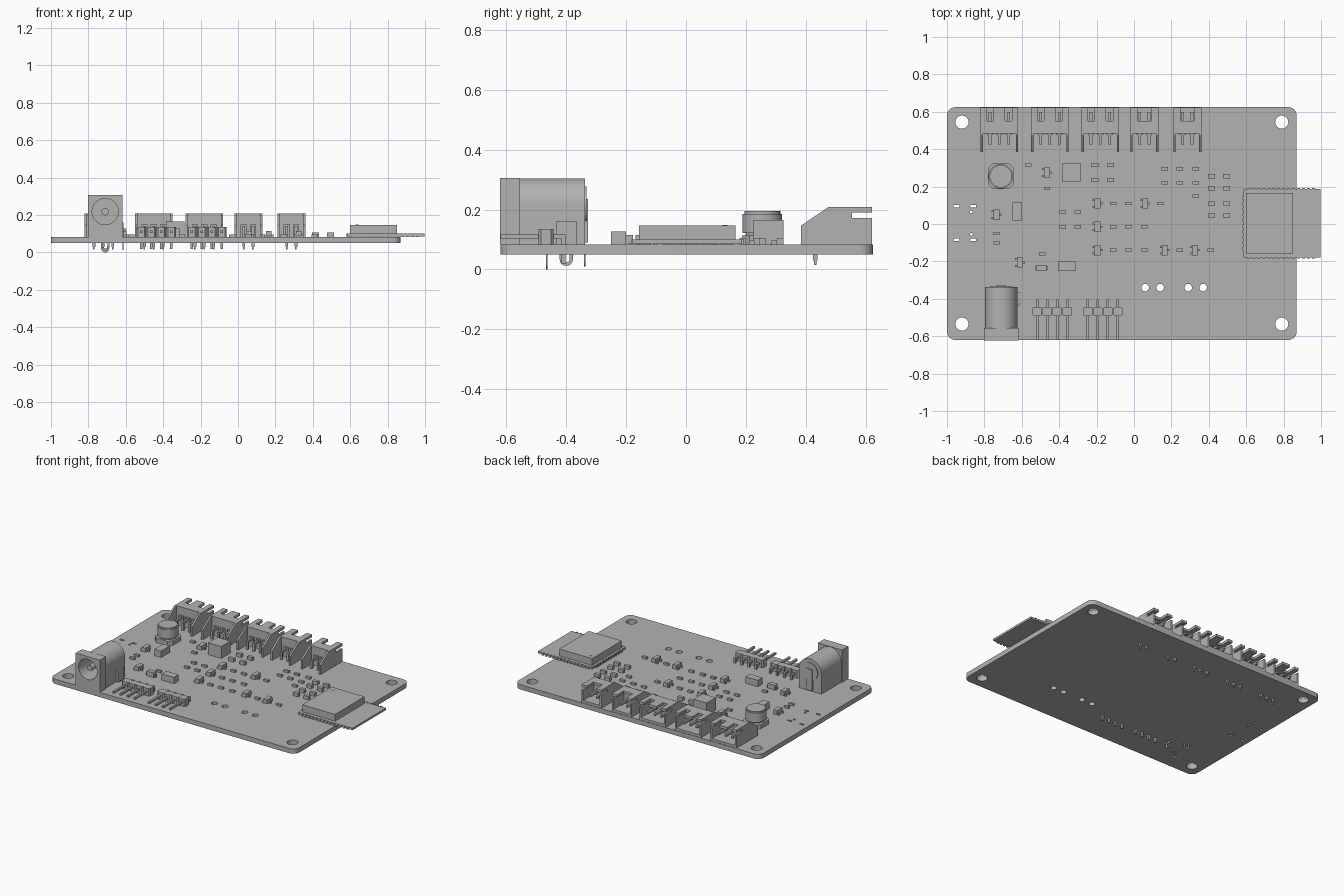
import bpy, bmesh
from math import sin, cos, pi, radians
from mathutils import Vector

if "Cube" in bpy.data.objects:
    bpy.data.objects.remove(bpy.data.objects["Cube"])

grey = bpy.data.materials.new("plain grey")
grey.use_nodes = True
COLOUR = (0.45, 0.45, 0.45, 1)
grey.diffuse_color = COLOUR
grey.node_tree.nodes["Principled BSDF"].inputs["Base Color"].default_value = COLOUR

BOTTOM, TOP = 0.05, 0.083  # board underside and surface


def arc(cx, cy, r, start=0, end=360, n=24):
    """Points along an arc, in degrees."""
    full = abs(end - start) == 360
    steps = n if full else n + 1
    angles = [radians(start + (end - start) * i / n) for i in range(steps)]
    return [(cx + r * cos(a), cy + r * sin(a)) for a in angles]


def rounded(x0, x1, y0, y1, r, n=6):
    """Rectangle outline with round corners (n=1 gives chamfers)."""
    return (arc(x1 - r, y1 - r, r, 0, 90, n) + arc(x0 + r, y1 - r, r, 90, 180, n)
            + arc(x0 + r, y0 + r, r, 180, 270, n) + arc(x1 - r, y0 + r, r, 270, 360, n))


class Part:
    """Collects simple solids into one object."""

    def __init__(self):
        self.bm = bmesh.new()

    def prism(self, outline, axis, a, b):
        place = {"x": lambda p, d: (d, p[0], p[1]),
                 "y": lambda p, d: (p[0], d, p[1]),
                 "z": lambda p, d: (p[0], p[1], d)}[axis]
        low = [self.bm.verts.new(place(p, a)) for p in outline]
        high = [self.bm.verts.new(place(p, b)) for p in outline]
        self.bm.faces.new(low)
        self.bm.faces.new(high)
        for i in range(len(low)):
            self.bm.faces.new((low[i - 1], low[i], high[i], high[i - 1]))

    def box(self, x0, x1, y0, y1, z0, z1):
        self.prism([(x0, y0), (x1, y0), (x1, y1), (x0, y1)], "z", z0, z1)

    def block(self, x, y, w, d, z0, z1):
        self.box(x - w / 2, x + w / 2, y - d / 2, y + d / 2, z0, z1)

    def finish(self, name, cutter=None):
        bmesh.ops.recalc_face_normals(self.bm, faces=self.bm.faces)
        mesh = bpy.data.meshes.new(name)
        self.bm.to_mesh(mesh)
        self.bm.free()
        mesh.materials.append(grey)
        obj = bpy.data.objects.new(name, mesh)
        bpy.context.collection.objects.link(obj)
        bpy.ops.object.select_all(action="DESELECT")
        bpy.context.view_layer.objects.active = obj
        obj.select_set(True)
        if cutter:
            cut = obj.modifiers.new("cut", "BOOLEAN")
            cut.object = cutter
            cut.solver = "EXACT"
            bpy.ops.object.modifier_apply(modifier="cut")
            bpy.data.objects.remove(cutter)
        bpy.ops.object.shade_smooth_by_angle(angle=radians(30))
        return obj


# Board with mounting, cable and socket holes
holes = Part()
for x in (-0.92, 0.79):
    for y in (-0.535, 0.545):
        holes.prism(arc(x, y, 0.035), "z", 0, 0.2)
for x in (0.06, 0.14, 0.29, 0.37):
    holes.prism(arc(x, -0.34, 0.02), "z", 0, 0.2)
for y, inner in ((0.095, 0.065), (-0.085, -0.055)):
    for x in (-0.95, -0.86):
        holes.prism(rounded(x - 0.016, x + 0.016, y - 0.007, y + 0.007, 0.006), "z", 0, 0.2)
    holes.prism(arc(-0.87, inner, 0.008, n=12), "z", 0, 0.2)
holes.box(-0.623, -0.607, -0.425, -0.365, 0, 0.2)
board = Part()
board.prism(rounded(-1, 0.87, -0.62, 0.625, 0.045), "z", BOTTOM, TOP)
board.finish("circuit_board", holes.finish("board_holes"))

# Side-entry cable connectors along the back edge
SIDE = [(0.385, TOP), (0.385, 0.147), (0.475, 0.208), (0.622, 0.208), (0.622, 0.19),
        (0.555, 0.19), (0.555, 0.172), (0.622, 0.172), (0.622, TOP)]


def connector(number, centre, pins):
    shell, metal = Part(), Part()
    half = 0.025 + 0.025 * pins
    for s in (-1, 1):
        edge, inside = centre + s * half, centre + s * (half - 0.012)
        shell.prism(SIDE, "x", min(edge, inside), max(edge, inside))
    x0, x1 = centre - half + 0.012, centre + half - 0.012
    shell.box(x0, x1, 0.485, 0.622, TOP, 0.1)
    shell.box(x0, x1, 0.485, 0.505, 0.1, 0.19)
    shell.box(x0, x1, 0.485, 0.55, 0.19, 0.208)
    # Roof fingers between the latch notches
    notches = [(-0.067, -0.03), (0.03, 0.067)] if pins == 3 else [(-0.035, 0.035)]
    edges = [x0] + [centre + v for n in notches for v in n] + [x1]
    for a, b in zip(edges[::2], edges[1::2]):
        shell.box(a, b, 0.55, 0.622, 0.19, 0.208)
    for i in range(pins):
        x = centre + 0.05 * (i - (pins - 1) / 2)
        shell.block(x, 0.482, 0.034, 0.014, TOP, 0.15)
        metal.box(x - 0.007, x + 0.007, 0.425, 0.6, 0.128, 0.142)
        metal.box(x - 0.007, x + 0.007, 0.425, 0.439, 0.03, 0.128)
        metal.box(x - 0.004, x + 0.004, 0.428, 0.436, 0.015, 0.03)
    shell.finish(f"connector_shell_{number}")
    metal.finish(f"connector_pins_{number}")


for number, (centre, pins) in enumerate(
        [(-0.72, 3), (-0.45, 3), (-0.18, 3), (0.055, 2), (0.285, 2)], 1):
    connector(number, centre, pins)

# Right-angle pin headers on the front edge
for number, centre in enumerate((-0.437, -0.167), 1):
    body, pins = Part(), Part()
    for i in range(4):
        x = centre + 0.0535 * (i - 1.5)
        body.prism(rounded(x - 0.0265, x + 0.0265, -0.493, -0.443, 0.008, 1), "z", TOP, 0.135)
        pins.box(x - 0.007, x + 0.007, -0.62, -0.403, 0.103, 0.117)
        pins.box(x - 0.007, x + 0.007, -0.417, -0.403, 0.018, 0.103)
    body.finish(f"header_body_{number}")
    pins.finish(f"header_pins_{number}")

# Power jack: square face, round-topped barrel, bored from the front
JX, JZ = -0.71, 0.218
bore = Part()
bore.prism(arc(JX, JZ, 0.07, n=32), "y", -0.7, -0.37)
jack = Part()
jack.box(JX - 0.092, JX + 0.092, -0.622, -0.555, TOP, 0.306)
jack_face = jack.finish("jack_face", bore.finish("jack_bore"))
bore = Part()
bore.prism(arc(JX, JZ, 0.07, n=32), "y", -0.7, -0.37)
barrel = Part()
barrel.prism([(JX - 0.086, TOP), (JX + 0.086, TOP)] + arc(JX, JZ, 0.086, 0, 180),
             "y", -0.555, -0.338)
barrel.finish("jack_barrel", bore.finish("barrel_bore"))
pin = Part()
pin.prism(arc(JX, JZ, 0.02, n=16), "y", -0.6, -0.365)
pin.finish("jack_centre_pin")
rear = Part()
rear.prism(arc(JX, JZ, 0.06), "y", -0.34, -0.333)
rear.box(JX - 0.022, JX + 0.022, -0.338, -0.327, 0.09, 0.236)
rear.finish("jack_rear_contact")

# Jack solder lugs: U-shaped loops below the board
lugs = Part()


def lug(c, axis, at, low):
    r = 0.022
    loop = ([(c - r, TOP)] + arc(c, low + r, r, 180, 360, 10) + [(c + r, TOP)]
            + [(c + r / 2, TOP)] + arc(c, low + r, r / 2, 360, 180, 10) + [(c - r / 2, TOP)])
    lugs.prism(loop, axis, at - 0.003, at + 0.003)


lug(JX, "y", -0.465, 0.0)
lug(JX, "y", -0.338, 0.01)
lug(-0.4, "x", -0.615, 0.012)
lugs.box(-0.625, -0.612, -0.435, -0.365, TOP, 0.16)
lugs.finish("jack_lugs")

# Radio module overhanging the right edge
module = Part()
module.box(0.585, 0.998, -0.178, 0.187, 0.086, 0.1)
for i in range(14):
    for y in (-0.178, 0.187):
        module.block(0.615 + 0.0265 * i, y, 0.014, 0.012, TOP, 0.101)
for i in range(10):
    module.block(0.585, -0.13 + 0.03 * i, 0.012, 0.016, TOP, 0.101)
module.finish("radio_module_board")
shield = Part()
shield.box(0.6, 0.85, -0.157, 0.165, 0.1, 0.147)
shield.prism(arc(0.635, 0.13, 0.008, n=12), "z", 0.147, 0.149)
shield.finish("radio_shield")

# Round capacitor on a chamfered base
cap = Part()
cap.prism(rounded(-0.78, -0.643, 0.187, 0.325, 0.025, 1), "z", TOP, 0.113)
cap.finish("capacitor_base")
can = Part()
for r, z0, z1 in ((0.056, 0.113, 0.122), (0.066, 0.122, 0.186), (0.06, 0.186, 0.195)):
    can.prism(arc(-0.712, 0.255, r, n=32), "z", z0, z1)
can.finish("capacitor_can")

# Larger box-shaped chips
chips = Part()
for x, y, w, d, top in ((-0.335, 0.275, 0.1, 0.1, 0.165), (-0.625, 0.067, 0.05, 0.095, 0.128),
                        (-0.36, -0.225, 0.095, 0.05, 0.127), (-0.495, -0.235, 0.055, 0.03, 0.115)):
    chips.block(x, y, w, d, TOP, top)
chips.block(-0.495, -0.235, 0.07, 0.015, TOP, 0.098)
chips.finish("chips")

# Small leaded transistors
transistors = Part()
for x, y in ((-0.195, 0.11), (0.06, 0.11), (-0.195, -0.015), (-0.195, -0.14), (0.165, -0.14),
             (0.325, -0.14), (-0.61, -0.205), (-0.465, 0.275), (-0.735, 0.05)):
    transistors.block(x, y, 0.03, 0.056, 0.087, 0.115)
    for dx, dy in ((-0.018, -0.018), (-0.018, 0.018), (0.018, 0)):
        transistors.block(x + dx, y + dy, 0.016, 0.01, TOP, 0.097)
transistors.finish("transistors")

# Rows of tiny resistors and capacitors: row height, then positions along x
rows = {0.295: (0.165, 0.245, 0.33), 0.22: (0.165, 0.245, 0.33), 0.15: (0.33,),
        0.065: (-0.38, -0.3), 0.11: (-0.11, -0.03, 0.14), -0.05: (-0.735,), -0.1: (-0.735,),
        -0.015: (-0.38, -0.3, -0.11, -0.03, 0.055), -0.16: (-0.49,), 0.19: (-0.465,),
        -0.14: (-0.11, -0.03, 0.055, 0.245, 0.41), 0.315: (-0.565,)}
small = Part()
for y, xs in rows.items():
    for x in xs:
        small.block(x, y, 0.034, 0.017, TOP, 0.097)
for x, ys in {0.415: (0.255, 0.19, 0.11, 0.045), 0.495: (0.255, 0.19, 0.11, 0.045),
              -0.21: (0.315, 0.235), -0.125: (0.315, 0.235)}.items():
    for y in ys:
        small.block(x, y, 0.038, 0.022, TOP, 0.106)
small.finish("small_components")
